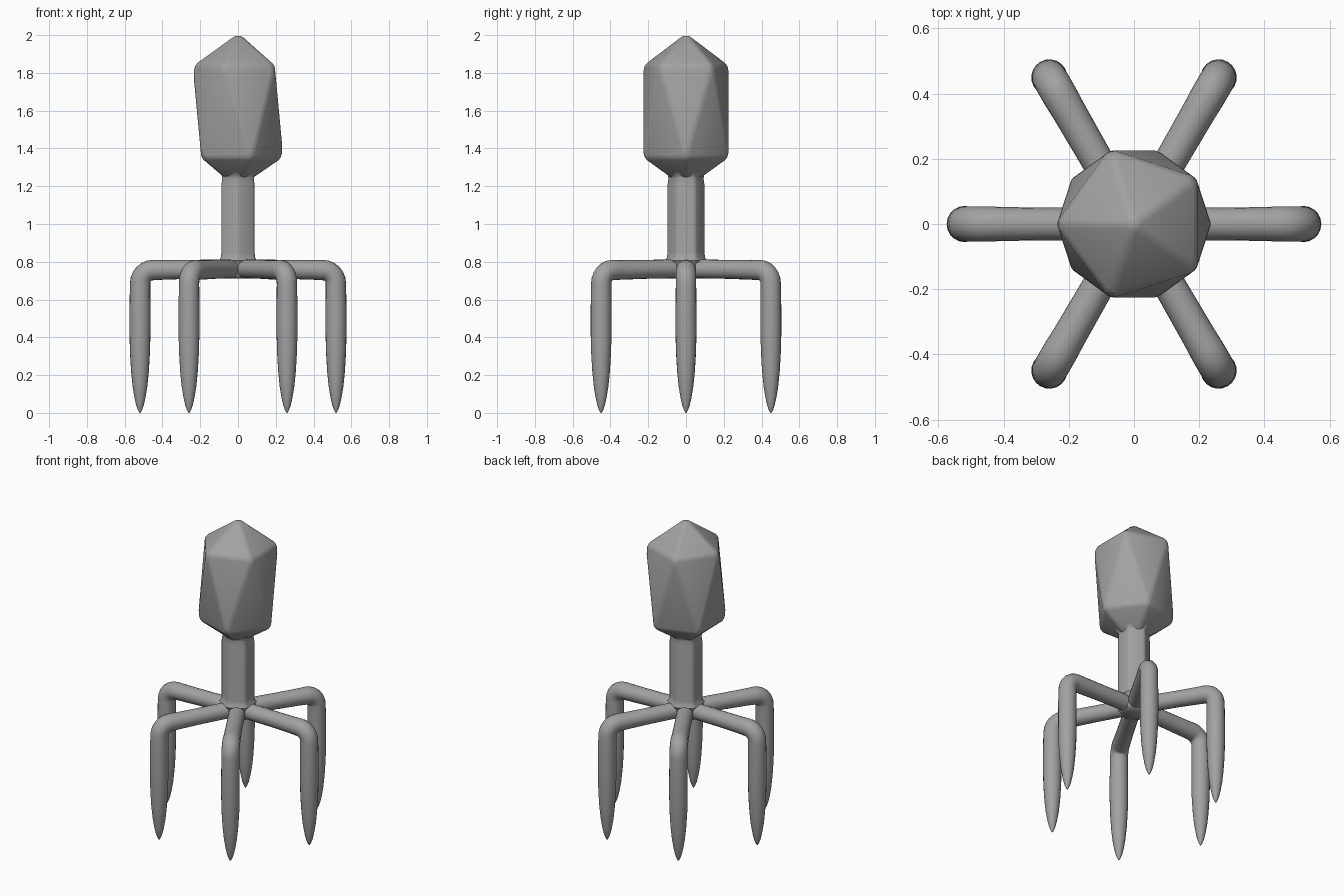
import bpy, bmesh, math
from mathutils import Vector

if "Cube" in bpy.data.objects:
    bpy.data.objects.remove(bpy.data.objects["Cube"])

grey = bpy.data.materials.new("plain_grey")
grey.diffuse_color = (0.36, 0.36, 0.36, 1)
grey.use_nodes = True
grey.node_tree.nodes["Principled BSDF"].inputs["Base Color"].default_value = grey.diffuse_color


def make_object(name, bm, angle):
    bmesh.ops.recalc_face_normals(bm, faces=bm.faces)
    mesh = bpy.data.meshes.new(name)
    bm.to_mesh(mesh)
    bm.free()
    mesh.materials.append(grey)
    obj = bpy.data.objects.new(name, mesh)
    bpy.context.collection.objects.link(obj)
    bpy.ops.object.select_all(action='DESELECT')
    obj.select_set(True)
    bpy.context.view_layer.objects.active = obj
    bpy.ops.object.shade_smooth_by_angle(angle=math.radians(angle))
    return obj


def loft(rings):
    """Skin a list of equal-length point rings and cap both ends."""
    bm = bmesh.new()
    loops = [[bm.verts.new(p) for p in ring] for ring in rings]
    n = len(loops[0])
    for a, b in zip(loops, loops[1:]):
        for i in range(n):
            j = (i + 1) % n
            bm.faces.new((a[i], a[j], b[j], b[i]))
    bm.faces.new(loops[0])
    bm.faces.new(loops[-1])
    return bm


def ring5(radius, z, start):
    return [(radius * math.cos(math.radians(start + 72 * i)),
             radius * math.sin(math.radians(start + 72 * i)), z) for i in range(5)]


# head: stretched icosahedron with softened edges
bm = bmesh.new()
points = [(0, 0, 2.013), (0, 0, 1.185)] + ring5(0.24, 1.84, 180) + ring5(0.24, 1.35, 0)
for p in points:
    bm.verts.new(p)
bmesh.ops.convex_hull(bm, input=bm.verts)
bmesh.ops.bevel(bm, geom=bm.edges[:], offset=0.017, segments=3, profile=0.5,
                affect='EDGES', clamp_overlap=True)
make_object("head", bm, 40)

# column: hexagonal shaft with rounded corners, flared at both ends
def hexagon(radius, z, soft=0.14):
    corners = [Vector((radius * math.cos(math.radians(30 + 60 * i)),
                       radius * math.sin(math.radians(30 + 60 * i)), z)) for i in range(6)]
    ring = []
    for i, c in enumerate(corners):
        a, b = c.lerp(corners[i - 1], soft), c.lerp(corners[(i + 1) % 6], soft)
        ring += [a, (a + b) / 4 + c / 2, b]
    return ring


shaft = [(0.08, 0.712), (0.097, 0.73), (0.10, 0.79), (0.115, 0.808), (0.105, 0.822),
         (0.101, 0.85), (0.101, 1.21), (0.096, 1.24), (0.10, 1.26), (0.118, 1.275)]
make_object("column", loft([hexagon(r, z) for r, z in shaft]), 50)

# leg: straight arm, tight bend, tapering shin; (distance, height, radius, tilt)
path = [(0.06, 0.762, 0.050, 0), (0.11, 0.762, 0.050, 0), (0.25, 0.760, 0.050, 0),
        (0.40, 0.757, 0.052, 0)]
for k in range(7):
    t = math.radians(15 * k)
    path.append((0.45 + 0.068 * math.sin(t), 0.686 + 0.070 * math.cos(t), 0.054, t))
down = math.pi / 2
path += [(0.519, z, r, down) for z, r in
         [(0.55, 0.0555), (0.42, 0.0555), (0.32, 0.053), (0.22, 0.047), (0.14, 0.039),
          (0.08, 0.029), (0.04, 0.020), (0.015, 0.011), (0.0, 0.003)]]


def leg_ring(d, z, r, tilt, turn, sides=20):
    ring = []
    for i in range(sides):
        a = 2 * math.pi * i / sides
        up, side = r * math.cos(a), r * math.sin(a)
        x, h = d + up * math.sin(tilt), z + up * math.cos(tilt)
        ring.append((x * math.cos(turn) - side * math.sin(turn),
                     x * math.sin(turn) + side * math.cos(turn), h))
    return ring


for n in range(6):
    turn = math.radians(60 * n)
    make_object(f"leg_{n + 1}", loft([leg_ring(*p, turn) for p in path]), 60)
